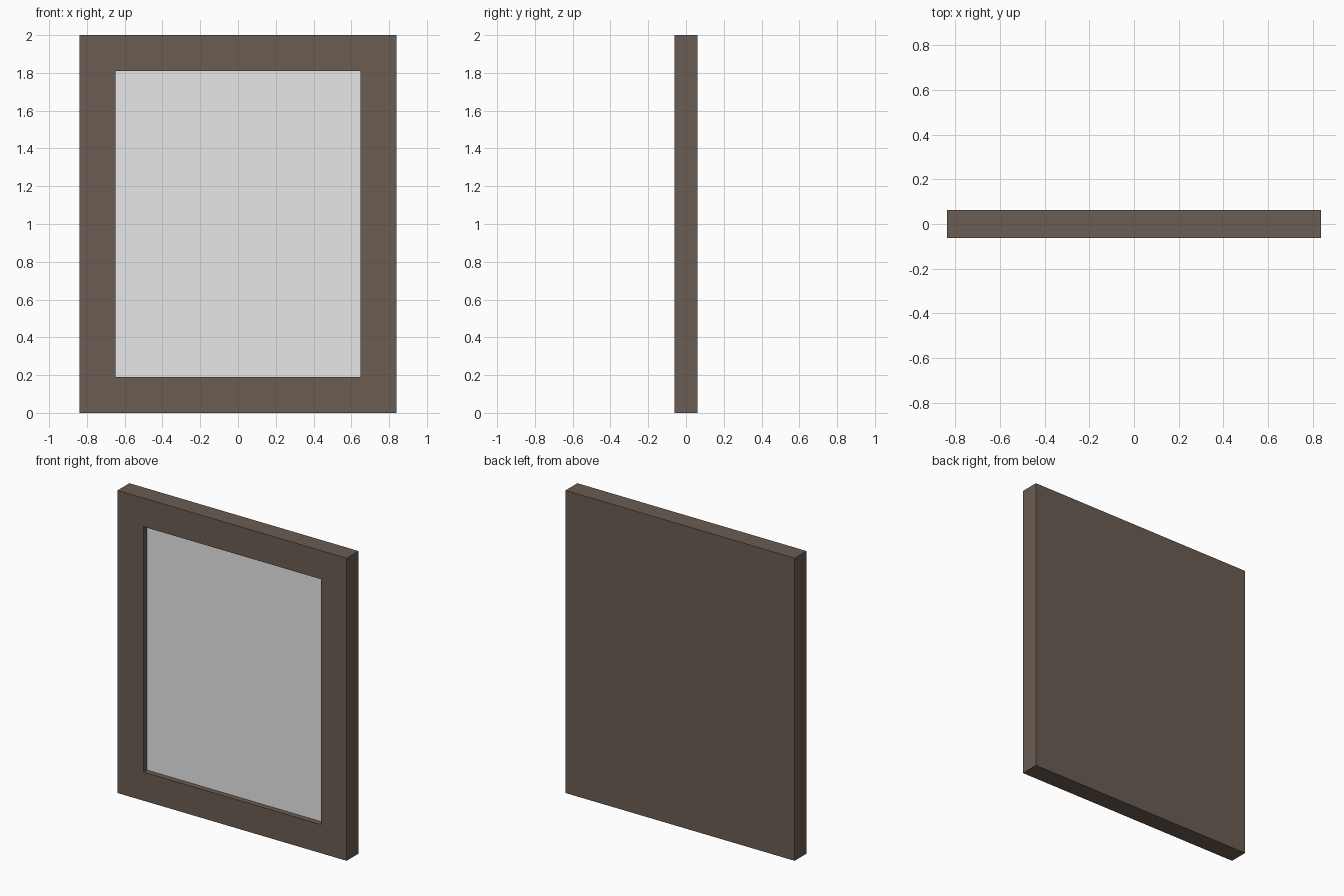
import bpy
import bmesh
from mathutils import Vector

WIDTH, DEPTH, HEIGHT = 1.676, 0.124, 2.0
BORDER, RECESS = 0.189, 0.036

default = bpy.data.objects.get("Cube")
if default:
    bpy.data.objects.remove(default, do_unlink=True)


def make_material(name, rgb):
    mat = bpy.data.materials.new(name)
    mat.use_nodes = True
    colour = (*rgb, 1.0)
    mat.diffuse_color = colour
    mat.node_tree.nodes["Principled BSDF"].inputs["Base Color"].default_value = colour
    return mat


# Solid board
bm = bmesh.new()
bmesh.ops.create_cube(bm, size=1)
bmesh.ops.scale(bm, vec=(WIDTH, DEPTH, HEIGHT), verts=bm.verts)
bmesh.ops.translate(bm, vec=(0, 0, HEIGHT / 2), verts=bm.verts)

# Recessed panel: inset the front face, then push it back with side walls
front = min(bm.faces, key=lambda f: f.calc_center_median().y)
bmesh.ops.inset_region(bm, faces=[front], thickness=BORDER, use_even_offset=True)
pushed = bmesh.ops.extrude_discrete_faces(bm, faces=[front])["faces"][0]
bmesh.ops.translate(bm, vec=Vector((0, RECESS, 0)), verts=pushed.verts)
pushed.material_index = 1

mesh = bpy.data.meshes.new("picture_frame")
bm.to_mesh(mesh)
bm.free()

mesh.materials.append(make_material("dark brown wood", (0.144, 0.109, 0.084)))
mesh.materials.append(make_material("light grey panel", (0.8, 0.8, 0.8)))

frame = bpy.data.objects.new("picture_frame", mesh)
bpy.context.scene.collection.objects.link(frame)
